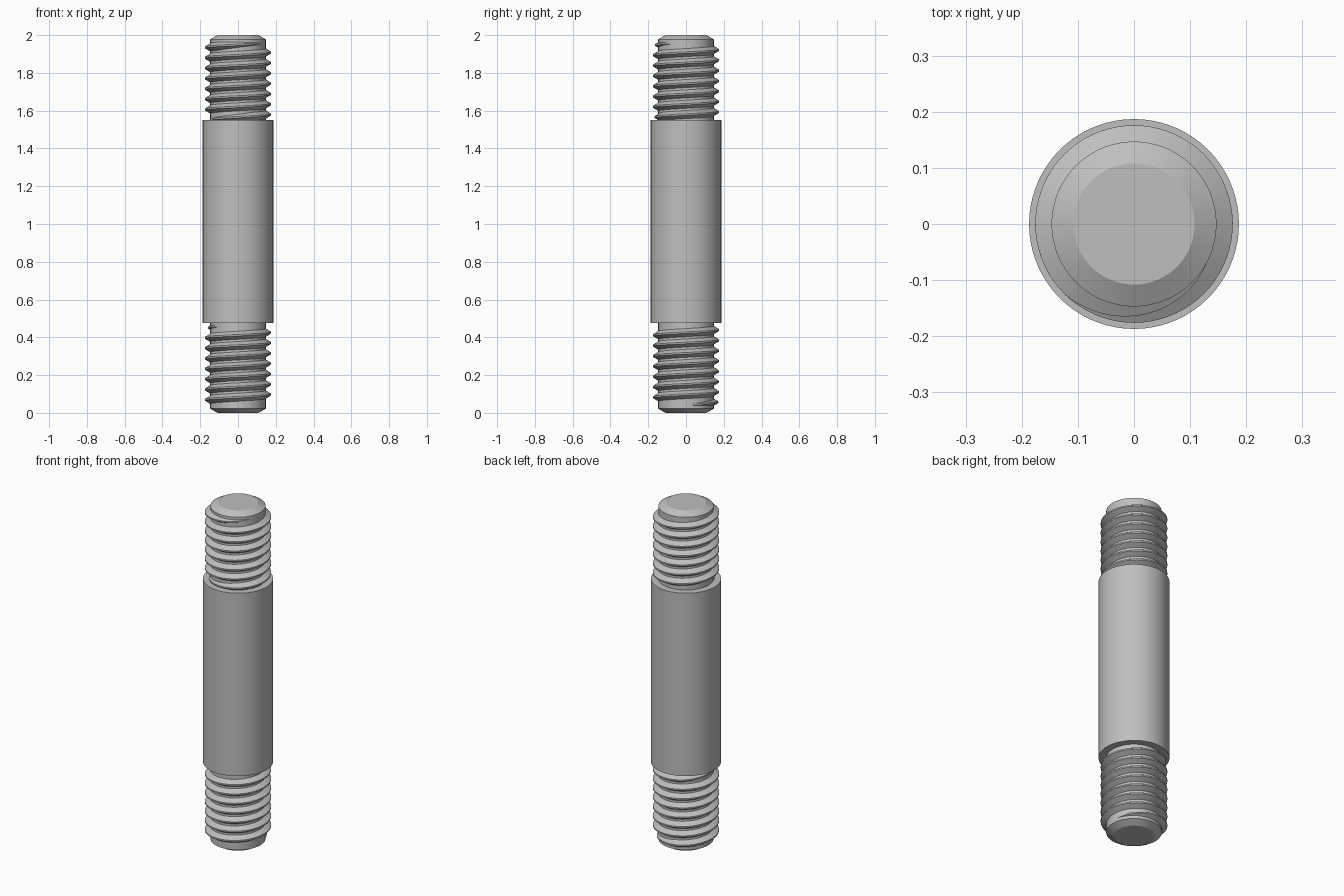
import bpy, bmesh
from math import radians, cos, sin, tau, pi

cube = bpy.data.objects.get("Cube")
if cube:
    bpy.data.objects.remove(cube, do_unlink=True)

steel = bpy.data.materials.new("grey_steel")
steel.use_nodes = True
grey = (0.52, 0.52, 0.52, 1)
steel.diffuse_color = grey
steel.node_tree.nodes["Principled BSDF"].inputs["Base Color"].default_value = grey

CORE, CREST, PITCH, SEGS = 0.147, 0.176, 0.0547, 72


def finish(name, bm):
    bmesh.ops.recalc_face_normals(bm, faces=bm.faces)
    mesh = bpy.data.meshes.new(name)
    bm.to_mesh(mesh)
    bm.free()
    mesh.materials.append(steel)
    obj = bpy.data.objects.new(name, mesh)
    bpy.context.collection.objects.link(obj)
    bpy.ops.object.select_all(action="DESELECT")
    bpy.context.view_layer.objects.active = obj
    obj.select_set(True)
    bpy.ops.object.shade_smooth_by_angle(angle=radians(25))
    return obj


def lathe(name, profile):
    """Solid of revolution with flat end caps."""
    bm = bmesh.new()
    rings = [[bm.verts.new((r * cos(tau * i / SEGS), r * sin(tau * i / SEGS), z))
              for i in range(SEGS)] for r, z in profile]
    for a, b in zip(rings, rings[1:]):
        for i in range(SEGS):
            j = (i + 1) % SEGS
            bm.faces.new((a[i], a[j], b[j], b[i]))
    bm.faces.new(rings[0])
    bm.faces.new(rings[-1])
    return finish(name, bm)


def thread(name, z_start, angle_start, turns, fade_in, fade_out):
    """Right-handed helical ridge that runs out into the core at both ends."""
    bm = bmesh.new()
    steps = int(turns * SEGS)
    previous = None
    for i in range(steps + 1):
        t = turns * i / steps
        angle = angle_start + tau * t
        z = z_start + PITCH * t
        grow = min(1, t / fade_in, (turns - t) / fade_out)
        tip = CORE - 0.004 + (CREST - CORE + 0.004) * grow
        base = 0.004 + 0.021 * grow
        section = [(CORE - 0.006, -base), (tip, -0.004),
                   (tip, 0.004), (CORE - 0.006, base)]
        ring = [bm.verts.new((r * cos(angle), r * sin(angle), z + dz))
                for r, dz in section]
        if previous:
            for k in range(4):
                n = (k + 1) % 4
                bm.faces.new((previous[k], previous[n], ring[n], ring[k]))
        else:
            bm.faces.new(ring)
        previous = ring
    bm.faces.new(previous)
    return finish(name, bm)


# Chamfered inner rod, wide middle sleeve and the two threaded ends
lathe("core_rod", [(0.108, 0), (CORE, 0.022), (CORE, 1.978), (0.108, 2)])
lathe("middle_sleeve", [(0.187, 0.475), (0.187, 1.55)])
thread("lower_thread", 0.042, 0, 7.67, 0.3, 0.35)
thread("upper_thread", 1.552, pi, 7.46, 0.35, 0.33)
